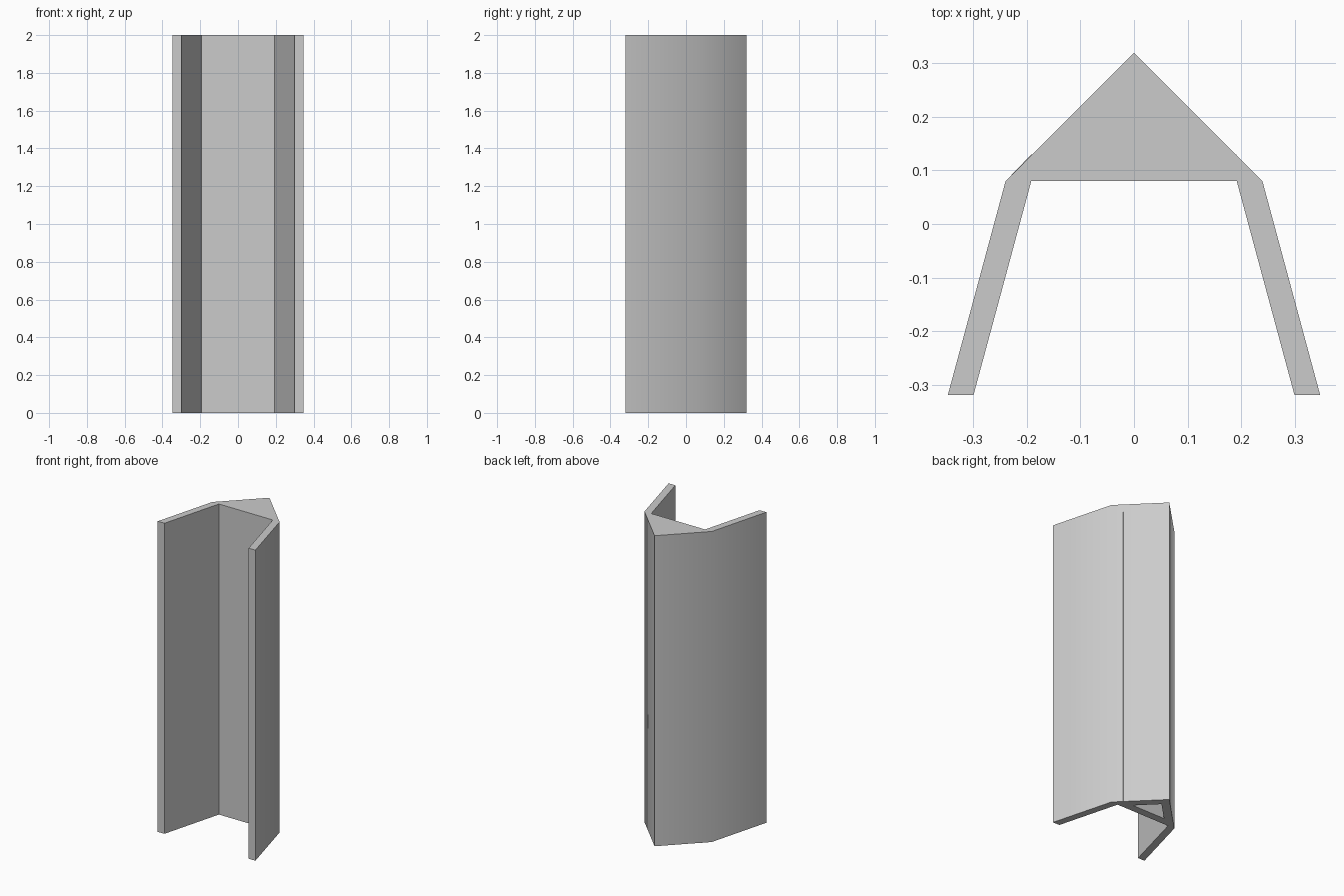
import bpy
import bmesh
from math import radians

HEIGHT = 2.0
WALL = 0.05

cube = bpy.data.objects.get("Cube")
if cube:
    bpy.data.objects.remove(cube, do_unlink=True)

# Plain grey material
grey = bpy.data.materials.new("light_grey")
grey.use_nodes = True
colour = (0.6, 0.6, 0.6, 1)
grey.diffuse_color = colour
grey.node_tree.nodes["Principled BSDF"].inputs["Base Color"].default_value = colour

bm = bmesh.new()

# Cross-section: ridge apex, then shoulder and leg points on each side
apex = bm.verts.new((0, 0.32, 0))


def side_points(side):
    half = [(0.24, 0.08), (0.192, 0.08), (0.30, -0.32), (0.348, -0.32)]
    return [bm.verts.new((side * x, y, 0)) for x, y in half]


left, right = side_points(1), side_points(-1)
ridge = bm.faces.new([apex, right[0], right[1], left[1], left[0]])
legs = [bm.faces.new(points) for points in (left, right)]
bmesh.ops.recalc_face_normals(bm, faces=bm.faces[:])

# Raise the section to full height, keeping the lower faces
raised = bmesh.ops.extrude_face_region(bm, geom=[ridge] + legs, use_keep_orig=True)
top_verts = [v for v in raised["geom"] if isinstance(v, bmesh.types.BMVert)]
bmesh.ops.translate(bm, verts=top_verts, vec=(0, 0, HEIGHT))
bmesh.ops.recalc_face_normals(bm, faces=bm.faces[:])

# Hollow out the ridge from below, leaving a lid at the top
bottom = next(f for f in bm.faces
              if f.normal.z < -0.9 and f.calc_center_median().y > 0)
bmesh.ops.inset_region(bm, faces=[bottom], thickness=WALL, use_even_offset=True)
pocket = bmesh.ops.extrude_discrete_faces(bm, faces=[bottom])["faces"][0]
bmesh.ops.translate(bm, verts=pocket.verts[:], vec=(0, 0, HEIGHT - WALL))
bmesh.ops.recalc_face_normals(bm, faces=bm.faces[:])

mesh = bpy.data.meshes.new("ridged_channel")
bm.to_mesh(mesh)
bm.free()
mesh.materials.append(grey)
channel = bpy.data.objects.new("ridged_channel", mesh)
bpy.context.collection.objects.link(channel)

# Soft shoulders, crisp ridge and ends
bpy.ops.object.select_all(action='DESELECT')
channel.select_set(True)
bpy.context.view_layer.objects.active = channel
bpy.ops.object.shade_smooth_by_angle(angle=radians(35))
